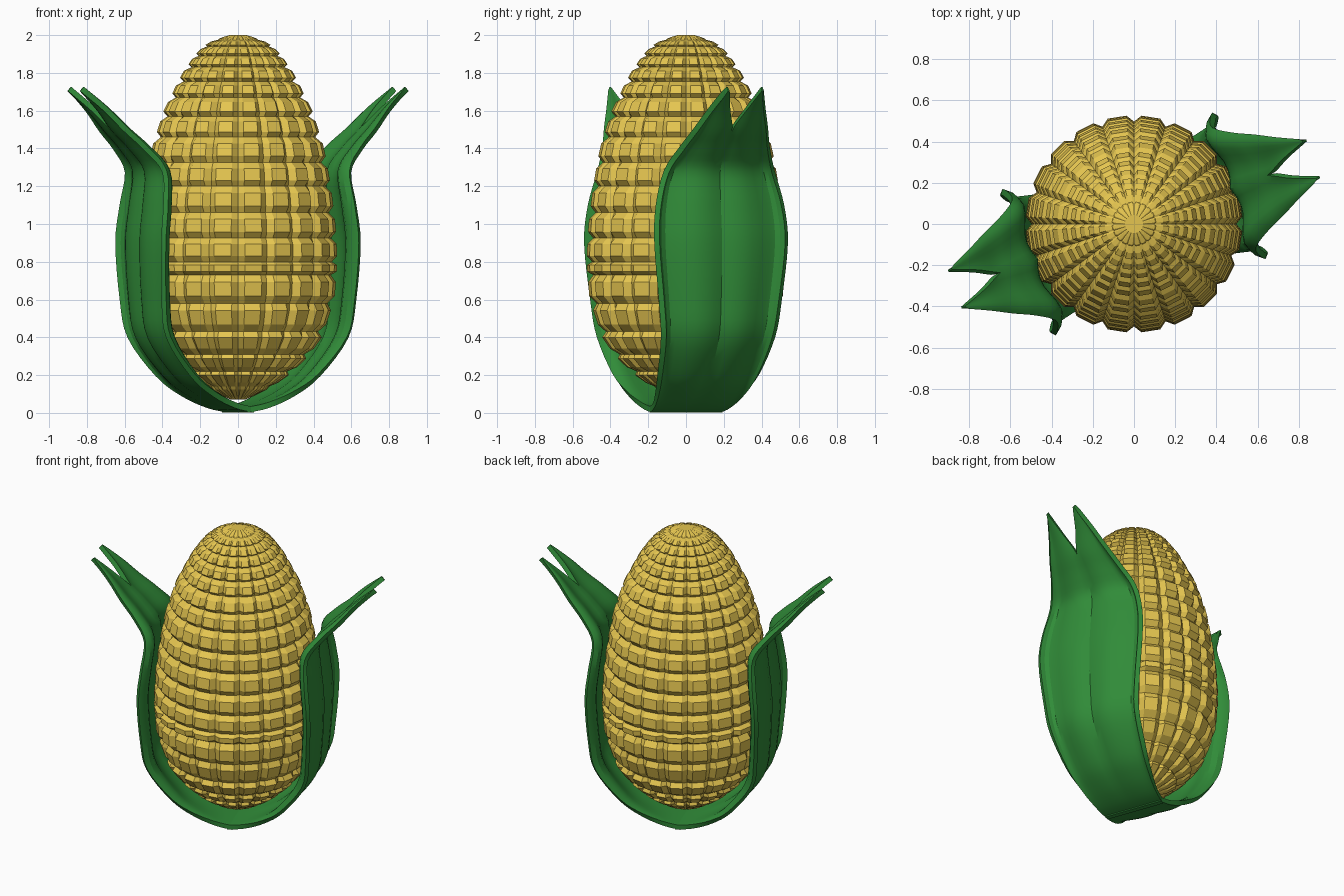
import bpy, bmesh
from math import sin, cos, pi, radians

if "Cube" in bpy.data.objects:
    bpy.data.objects.remove(bpy.data.objects["Cube"])


def material(name, rgb):
    m = bpy.data.materials.new(name)
    m.diffuse_color = (*rgb, 1)
    m.use_nodes = True
    m.node_tree.nodes["Principled BSDF"].inputs["Base Color"].default_value = m.diffuse_color
    return m


def make_object(name, bm, mat):
    bmesh.ops.recalc_face_normals(bm, faces=bm.faces)
    me = bpy.data.meshes.new(name)
    bm.to_mesh(me)
    bm.free()
    me.materials.append(mat)
    ob = bpy.data.objects.new(name, me)
    bpy.context.collection.objects.link(ob)
    return ob


def lerp_table(table, x):
    for (x0, y0), (x1, y1) in zip(table, table[1:]):
        if x <= x1:
            return y0 + (y1 - y0) * (x - x0) / (x1 - x0)
    return table[-1][1]


def spline(rows, steps):
    # Catmull-Rom through rows of numbers
    out = []
    for i in range(len(rows) - 1):
        a, b, c, d = (rows[max(0, min(len(rows) - 1, i + k))] for k in (-1, 0, 1, 2))
        for s in range(steps):
            t = s / steps
            out.append([q + .5 * t * (r - p + t * (2*p - 5*q + 4*r - w + t * (3*(q - r) + w - p)))
                        for p, q, r, w in zip(a, b, c, d)])
    return out + [list(rows[-1])]


yellow = material("kernel_yellow", (0.78, 0.56, 0.08))
green = material("husk_green", (0.03, 0.26, 0.04))

# Cob: faceted kernels in 20 columns
COLS = 20
seams = [.07, .14, .22, .31, .43, .58, .73, .80, .925, 1.06, 1.2, 1.325, 1.46,
         1.57, 1.67, 1.755, 1.83, 1.89, 1.94, 1.975, 2.0]
outline = [(.07, .04), (.1, .11), (.14, .185), (.2, .27), (.3, .375), (.4, .445), (.6, .512),
           (.8, .528), (1.0, .518), (1.2, .493), (1.4, .458), (1.6, .395), (1.8, .295),
           (1.9, .225), (1.96, .16), (2.0, .05)]
levels = []
for z0, z1 in zip(seams, seams[1:]):
    levels += [(z0, True), (z0 + .25 * (z1 - z0), False), (z0 + .75 * (z1 - z0), False)]
levels.append((seams[-1], True))

bm = bmesh.new()
rings = []
for z, z_seam in levels:
    r = lerp_table(outline, z)
    ring = []
    for i in range(COLS):
        for f in (0, .22, .78):
            drop = {0: 0, 1: .03, 2: .042}[z_seam + (f == 0)] * min(1, r / .3)
            a = 2 * pi * (i + f) / COLS - pi / 2
            ring.append(bm.verts.new(((r - drop) * cos(a), (r - drop) * sin(a), z)))
    rings.append(ring)
n = COLS * 3
for lo, hi in zip(rings, rings[1:]):
    for i in range(n):
        j = (i + 1) % n
        bm.faces.new((lo[i], lo[j], hi[j], hi[i]))
bm.faces.new(rings[0])
bm.faces.new(rings[-1])
make_object("cob", bm, yellow)

# Husk leaf: rows of height, distance outward, half width, inner split, cross-section depth
leaf_rows = [(.016, -.02, .20, 0, 0), (.04, .09, .215, 0, .1), (.1, .22, .245, 0, .4),
             (.2, .35, .277, 0, .7), (.4, .495, .31, 0, 1), (.6, .53, .335, 0, 1),
             (.9, .543, .365, 0, 1), (1.1, .525, .35, 0, 1), (1.28, .515, .30, 0, .9),
             (1.4, .60, .245, 0, .7), (1.5, .70, .20, 0, .5),
             (1.61, .80, .15, .048, .25), (1.715, .915, .1, .092, 0)]
section = [(0, 0), (.15, .016), (.3, .022), (.45, .016), (.6, -.002), (.75, -.022),
           (.85, -.028), (.94, -.016), (1, .01)]


def husk_leaf(name, angle):
    bm = bmesh.new()
    ca, sa = cos(angle), sin(angle)
    for side in (-1, 1):
        grid = []
        for z, u, w, split, depth in spline(leaf_rows, 4):
            split = max(0, split) if z > 1.5 else 0
            row = []
            for p, d in section:
                v = side * (split + (w - split) * p)
                uu = u + d * depth
                row.append(bm.verts.new((uu * ca - v * sa, uu * sa + v * ca, z)))
            grid.append(row)
        for a, b in zip(grid, grid[1:]):
            for i in range(len(section) - 1):
                quad = (a[i], a[i + 1], b[i + 1], b[i])
                bm.faces.new(quad if side > 0 else quad[::-1])
    bmesh.ops.remove_doubles(bm, verts=bm.verts, dist=.0005)
    ob = make_object(name, bm, green)
    mod = ob.modifiers.new("thickness", 'SOLIDIFY')
    mod.thickness = .03
    mod.offset = 0
    bpy.ops.object.select_all(action='DESELECT')
    ob.select_set(True)
    bpy.context.view_layer.objects.active = ob
    bpy.ops.object.modifier_apply(modifier=mod.name)
    bpy.ops.object.shade_smooth_by_angle(angle=radians(30))


husk_leaf("husk_right", radians(20))
husk_leaf("husk_left", radians(200))
